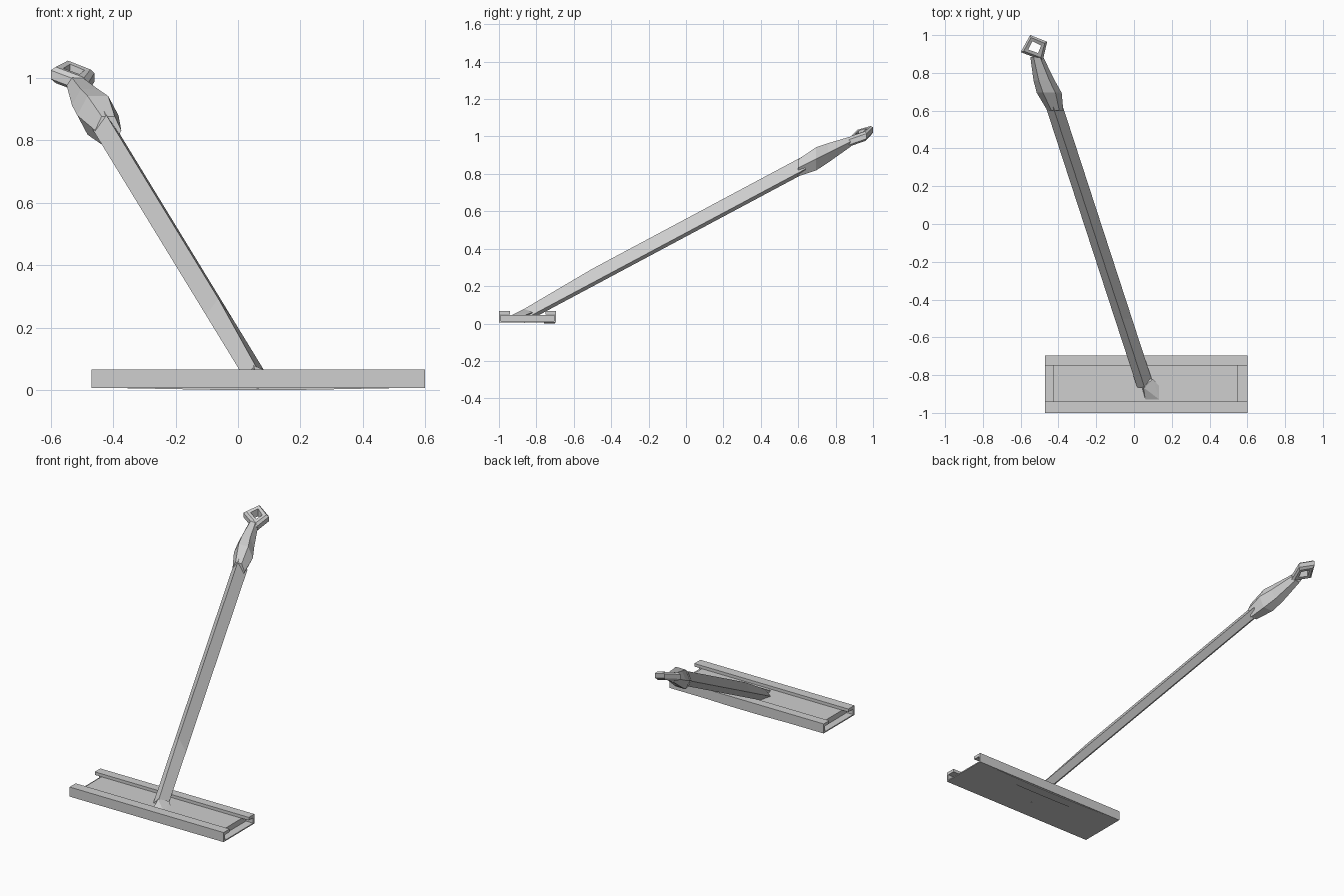
import bpy, bmesh, math

if "Cube" in bpy.data.objects:
    bpy.data.objects.remove(bpy.data.objects["Cube"])

grey = bpy.data.materials.new("plain_grey")
grey.diffuse_color = (0.62, 0.62, 0.62, 1)
grey.use_nodes = True
grey.node_tree.nodes["Principled BSDF"].inputs["Base Color"].default_value = grey.diffuse_color


def finish(name, bm):
    bmesh.ops.recalc_face_normals(bm, faces=bm.faces)
    mesh = bpy.data.meshes.new(name)
    bm.to_mesh(mesh)
    bm.free()
    mesh.materials.append(grey)
    obj = bpy.data.objects.new(name, mesh)
    bpy.context.collection.objects.link(obj)
    return obj


def loft(name, rings, closed=False):
    """Join rings of points; cap the ends unless the loft closes on itself."""
    bm = bmesh.new()
    vs = [[bm.verts.new(p) for p in ring] for ring in rings]
    n = len(vs[0])
    for i in range(len(vs) if closed else len(vs) - 1):
        a, b = vs[i], vs[(i + 1) % len(vs)]
        for j in range(n):
            k = (j + 1) % n
            bm.faces.new((a[j], a[k], b[k], b[j]))
    if not closed:
        bm.faces.new(vs[0])
        bm.faces.new(vs[-1])
    return finish(name, bm)


# Base channel: C profile in y-z, run along x
profile = [(-1.0, .006), (-.695, .006), (-.695, .066), (-.75, .066), (-.75, .047),
           (-.707, .047), (-.707, .013), (-.988, .013), (-.988, .047),
           (-.94, .047), (-.94, .066), (-1.0, .066)]
loft("base_channel", [[(x, y, z) for y, z in profile] for x in (-.47, .60)])

# Plate held inside the channel
plate = [(-.988, .013), (-.707, .013), (-.707, .046), (-.988, .046)]
loft("inner_plate", [[(x, y, z) for y, z in plate] for x in (-.425, .55)])

# Shallow bulge under the back edge
bulge = [(-.38, .006), (-.05, 0), (.18, 0), (.51, .006)]
loft("bottom_bulge", [[(x, y, z) for x, z in bulge] for y in (-.76, -.70)])

# Foot wedge where the handle meets the plate
bm = bmesh.new()
foot = [(.06, -.93, .045), (.135, -.93, .045), (.135, -.86, .045),
        (.03, -.82, .045), (.10, -.82, .06), (.05, -.865, .078)]
bmesh.ops.convex_hull(bm, input=[bm.verts.new(p) for p in foot])
finish("foot_wedge", bm)


# Handle: four-edged shaft along a slanted axis
def axis(y):
    return -.22 - .326 * y, .51 + .534 * y


section = [(-.045, -.004), (-.006, .050), (.046, -.025), (0, -.045)]


def shaft_ring(y, top=1.0):
    cx, cz = axis(y)
    return [(cx + dx, y, cz + (dz * top if dz > 0 else dz)) for dx, dz in section]


loft("handle", [shaft_ring(-.865, .6), shaft_ring(-.5), shaft_ring(.64)])


# Grip: faceted swelling that narrows towards the ring
def grip_ring(y, x, z, rx, rz, sides=6):
    pts = []
    for i in range(sides):
        a = math.tau * i / sides
        pts.append((x + rx * math.cos(a), y, z + rz * math.sin(a) / .866))
    return pts


loft("grip", [grip_ring(.60, -.416, .832, .042, .045),
              grip_ring(.695, -.449, .880, .066, .062),
              grip_ring(.76, -.476, .912, .056, .052),
              grip_ring(.885, -.515, .975, .034, .026)])

# End ring: tilted square frame
outer = [(-.55, 1.0), (-.46, .965), (-.483, .865), (-.60, .91)]
inner = [(-.538, .968), (-.492, .945), (-.508, .905), (-.56, .923)]


def tilt(x, y):
    return 1.001 - .223 * (x + .52) + .403 * (y - .93)


rings = []
for (ox, oy), (ix, iy) in zip(outer, inner):
    mx, my = ox * .6 + ix * .4, oy * .6 + iy * .4
    zo, zm, zi = tilt(ox, oy), tilt(mx, my), tilt(ix, iy)
    rings.append([(ox, oy, zo - .014), (ox, oy, zo + .014), (mx, my, zm + .026),
                  (ix, iy, zi + .024), (ix, iy, zi - .024), (mx, my, zm - .026)])
loft("end_ring", rings, closed=True)
